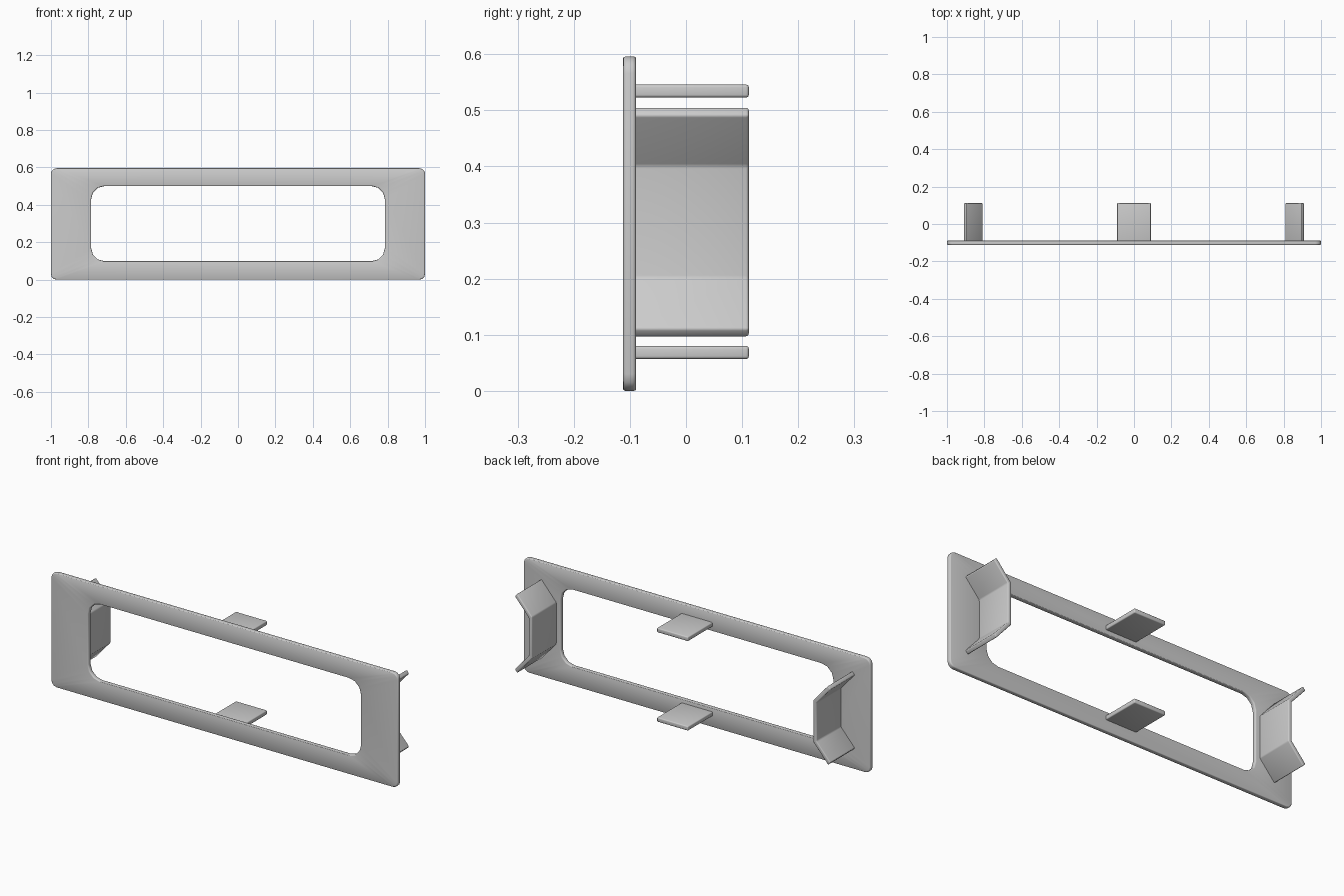
import bpy
import math

if "Cube" in bpy.data.objects:
    bpy.data.objects.remove(bpy.data.objects["Cube"])

Y_FRONT, Y_FRAME_BACK, Y_BACK = -0.112, -0.089, 0.112


def make_object(name, verts, faces, bevel):
    mesh = bpy.data.meshes.new(name)
    mesh.from_pydata(verts, [], faces)
    mesh.update()
    obj = bpy.data.objects.new(name, mesh)
    bpy.context.collection.objects.link(obj)
    mod = obj.modifiers.new("Rounded edges", 'BEVEL')
    mod.width = bevel
    mod.segments = 3
    mod.limit_method = 'ANGLE'
    mod.angle_limit = math.radians(35)
    bpy.ops.object.select_all(action='DESELECT')
    obj.select_set(True)
    bpy.context.view_layer.objects.active = obj
    bpy.ops.object.modifier_apply(modifier=mod.name)
    bpy.ops.object.shade_smooth_by_angle(angle=math.radians(50))
    return obj


def rounded_rect(half_x, z0, z1, r, segments=3):
    """Counter-clockwise outline seen from the front (x right, z up)."""
    corners = [(half_x - r, z1 - r), (-half_x + r, z1 - r),
               (-half_x + r, z0 + r), (half_x - r, z0 + r)]
    return [(cx + r * math.cos(math.pi / 2 * (i + s / segments)),
             cz + r * math.sin(math.pi / 2 * (i + s / segments)))
            for i, (cx, cz) in enumerate(corners) for s in range(segments + 1)]


def extrude_profile(name, profile, y0, y1, bevel):
    n = len(profile)
    verts = [(x, y, z) for y in (y0, y1) for x, z in profile]
    faces = [tuple(range(n)), tuple(reversed(range(n, 2 * n)))]
    faces += [(i, i + n, (i + 1) % n + n, (i + 1) % n) for i in range(n)]
    return make_object(name, verts, faces, bevel)


# Flat frame with a round-cornered opening
outer = rounded_rect(1.0, 0.0, 0.596, 0.03)
inner = rounded_rect(0.785, 0.099, 0.5, 0.07)
n = len(outer)
verts = [(x, y, z) for y in (Y_FRONT, Y_FRAME_BACK)
         for loop in (outer, inner) for x, z in loop]
faces = []
for i in range(n):
    j = (i + 1) % n
    faces += [(i, j, j + n, i + n),                              # front
              (i + 2 * n, i + 3 * n, j + 3 * n, j + 2 * n),      # back
              (i, i + 2 * n, j + 2 * n, j),                      # outer rim
              (i + n, j + n, j + 3 * n, i + 3 * n)]              # inner rim
make_object("frame", verts, faces, 0.006)

# Bent side clips, flared outwards at both ends
half = [(0.81, 0.108), (0.896, 0.206), (0.91, 0.19), (0.83, 0.1)]
clip = [(x, 0.301 + z) for x, z in half]
clip += [(x, 0.301 - z) for x, z in reversed(half)]
for side, label in ((1, "right"), (-1, "left")):
    profile = [(x * side, z) for x, z in clip]
    if side == 1:
        profile.reverse()
    extrude_profile("side_clip_" + label, profile, -0.1, Y_BACK, 0.005)

# Flat tabs at the top and bottom
for label, z0 in (("bottom", 0.057), ("top", 0.523)):
    tab = [(-0.09, z0), (0.09, z0), (0.09, z0 + 0.023), (-0.09, z0 + 0.023)]
    extrude_profile("tab_" + label, tab, -0.1, Y_BACK, 0.005)
